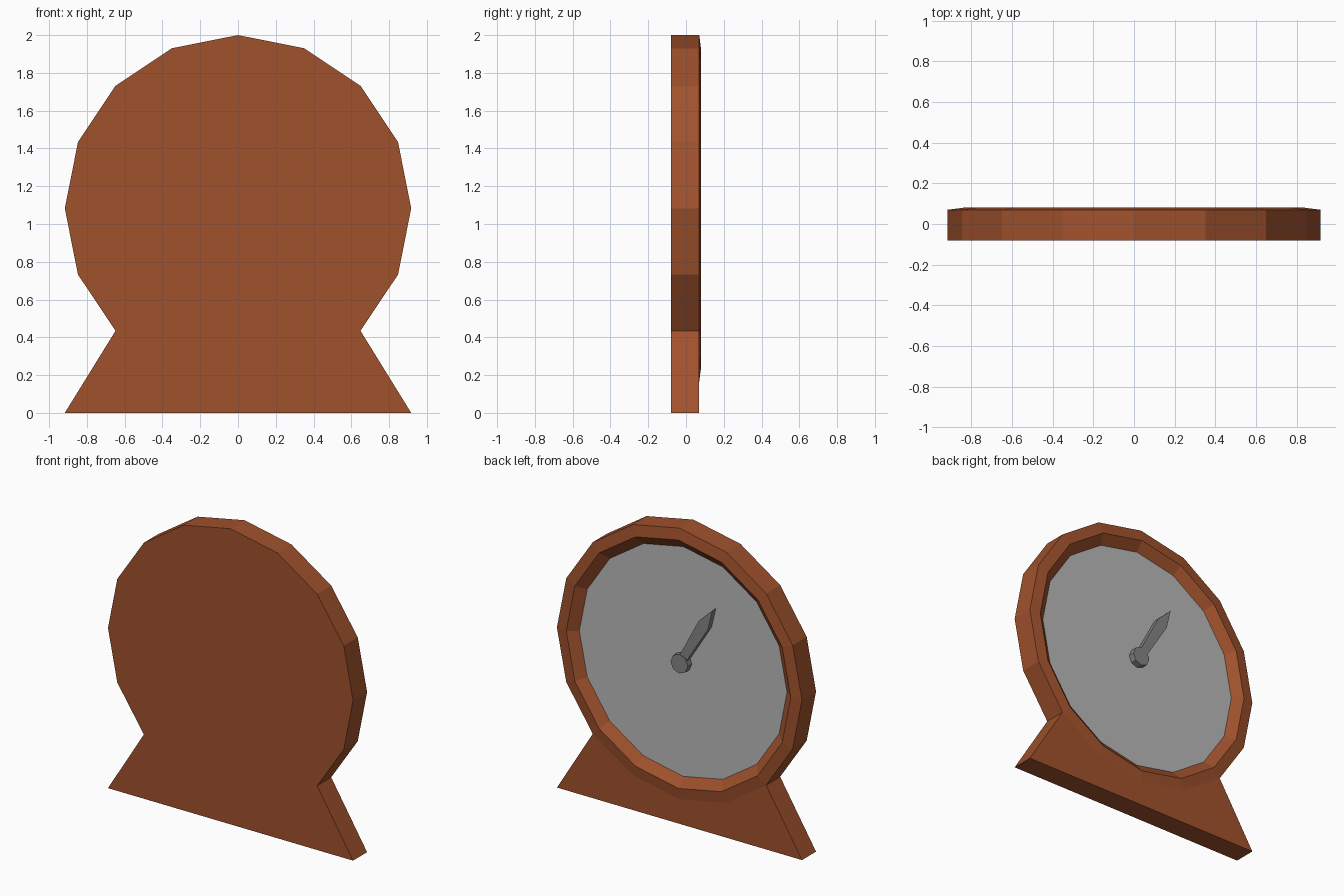
import bpy, bmesh, math

if "Cube" in bpy.data.objects:
    bpy.data.objects.remove(bpy.data.objects["Cube"])

CZ, N = 1.083, 16            # dial centre height, number of sides
FRONT, BACK = -0.08, 0.07    # case thickness along y
R_OUT, R_RIDGE, R_DIAL = 0.917, 0.84, 0.777
Y_RIDGE, Y_DIAL = 0.08, 0.03


def material(name, color):
    m = bpy.data.materials.new(name)
    m.diffuse_color = (*color, 1)
    m.use_nodes = True
    m.node_tree.nodes["Principled BSDF"].inputs["Base Color"].default_value = m.diffuse_color
    return m


wood = material("brown_wood", (0.352, 0.084, 0.026))
silver = material("light_grey", (0.491, 0.491, 0.491))
steel = material("dark_grey", (0.23, 0.23, 0.23))


def finish(bm, name, mat):
    bmesh.ops.recalc_face_normals(bm, faces=bm.faces)
    mesh = bpy.data.meshes.new(name)
    bm.to_mesh(mesh)
    bm.free()
    mesh.materials.append(mat)
    obj = bpy.data.objects.new(name, mesh)
    bpy.context.collection.objects.link(obj)
    return obj


def circle(radius, n=N):
    return [(radius * math.cos(2 * math.pi * i / n),
             CZ + radius * math.sin(2 * math.pi * i / n)) for i in range(n)]


def add_loop(bm, points, y):
    return [bm.verts.new((x, y, z)) for x, z in points]


def bridge(bm, a, b):
    for i in range(len(a)):
        j = (i + 1) % len(a)
        bm.faces.new((a[i], a[j], b[j], b[i]))


def prism(name, points, y0, y1, mat):
    bm = bmesh.new()
    a, b = add_loop(bm, points, y0), add_loop(bm, points, y1)
    bm.faces.new(a)
    bm.faces.new(b)
    bridge(bm, a, b)
    return finish(bm, name, mat)


# Case: round body on a flared foot, with a raised rim around a recess
bm = bmesh.new()
rim = add_loop(bm, circle(R_OUT), BACK)
ridge = add_loop(bm, circle(R_RIDGE), Y_RIDGE)
inner = add_loop(bm, circle(R_DIAL), Y_DIAL)
bridge(bm, rim, ridge)
bridge(bm, ridge, inner)
feet = add_loop(bm, [(-R_OUT, 0), (R_OUT, 0)], BACK)
bm.faces.new(feet + [rim[i] for i in range(14, 9, -1)])   # back of the foot
outline = feet + [rim[i % N] for i in range(14, 27)]      # over the top
front = [bm.verts.new((v.co.x, FRONT, v.co.z)) for v in outline]
bm.faces.new(front)
bridge(bm, outline, front)
finish(bm, "case", wood)

# Dial plate closing the recess
bm = bmesh.new()
dial = bm.faces.new(add_loop(bm, circle(R_DIAL), Y_DIAL))
obj = finish(bm, "dial", silver)
if obj.data.polygons[0].normal.y < 0:
    obj.data.flip_normals()

# Hub and pointed hand
prism("hub", circle(0.065, 8), Y_DIAL, 0.073, steel)
ux, uz = -math.sin(math.radians(30)), math.cos(math.radians(30))
shape = [(0.0, 0.027), (0.355, 0.04), (0.489, 0), (0.355, -0.04), (0.0, -0.027)]
hand = [(a * ux + w * uz, CZ + a * uz - w * ux) for a, w in shape]
prism("hand", hand, Y_DIAL, 0.068, steel)
